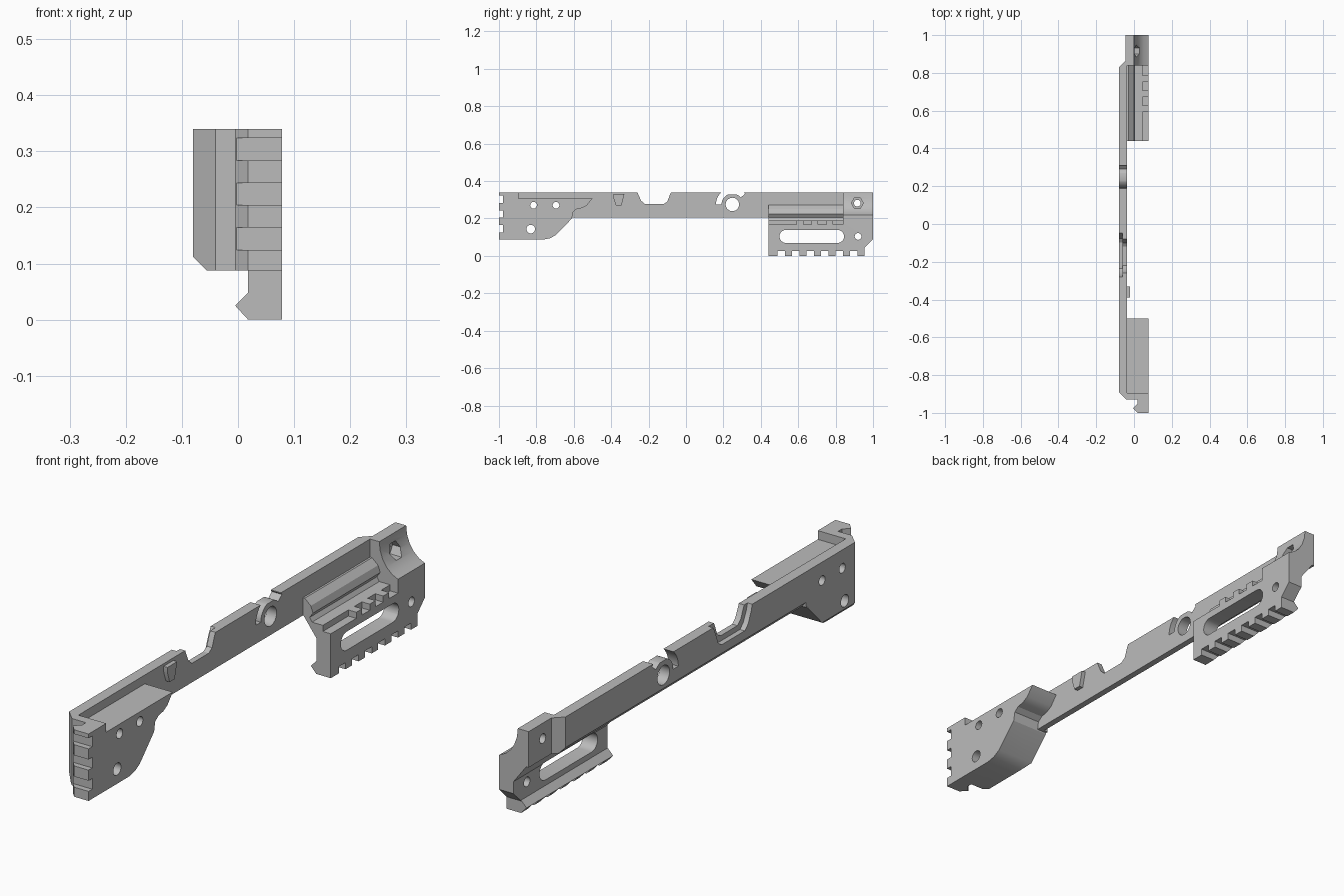
import bpy, bmesh
from math import cos, sin, pi, radians

if "Cube" in bpy.data.objects:
    bpy.data.objects.remove(bpy.data.objects["Cube"])

grey = bpy.data.materials.new("plain_grey")
grey.use_nodes = True
grey.diffuse_color = (0.5, 0.5, 0.5, 1)
grey.node_tree.nodes["Principled BSDF"].inputs["Base Color"].default_value = (0.5, 0.5, 0.5, 1)


def prism(name, axis, points, lo, hi):
    """Extrude a profile along an axis; points are the two other coordinates in order."""
    place = {"x": lambda p, t: (t, p[0], p[1]),
             "y": lambda p, t: (p[0], t, p[1]),
             "z": lambda p, t: (p[0], p[1], t)}[axis]
    bm = bmesh.new()
    face = bm.faces.new([bm.verts.new(place(p, lo)) for p in points])
    grown = bmesh.ops.extrude_face_region(bm, geom=[face])["geom"]
    for v in grown:
        if isinstance(v, bmesh.types.BMVert):
            v.co["xyz".index(axis)] = hi
    bmesh.ops.recalc_face_normals(bm, faces=bm.faces)
    mesh = bpy.data.meshes.new(name)
    bm.to_mesh(mesh)
    bm.free()
    mesh.materials.append(grey)
    obj = bpy.data.objects.new(name, mesh)
    bpy.context.collection.objects.link(obj)
    return obj


def rect(a, b, c, d):
    return [(a, c), (b, c), (b, d), (a, d)]


def arc(u, v, r, start=0, end=360, n=32):
    full = end - start == 360
    angles = [radians(start + (end - start) * i / n) for i in range(n if full else n + 1)]
    return [(u + r * cos(a), v + r * sin(a)) for a in angles]


def combine(obj, tool, operation="DIFFERENCE"):
    tool.hide_render = True
    mod = obj.modifiers.new("shape", "BOOLEAN")
    mod.operation, mod.solver, mod.object = operation, "EXACT", tool
    bpy.context.view_layer.objects.active = obj
    bpy.ops.object.modifier_apply(modifier=mod.name)
    bpy.data.objects.remove(tool)


def cut(obj, axis, points, lo, hi):
    combine(obj, prism("cutter", axis, points, lo, hi))


def add(obj, axis, points, lo, hi):
    combine(obj, prism("addition", axis, points, lo, hi), "UNION")


BACK, INNER, OUTER = -0.08, -0.038, 0.078

# Long bar with chamfered ends and lower edge
bar = prism("long_bar", "z", [(BACK, -0.89), (-0.04, -0.93), (INNER, -0.93), (INNER, 0.865),
                              (-0.045, 0.865), (BACK, 0.83)], 0.205, 0.34)
cut(bar, "y", [(-0.1, 0.19), (-0.05, 0.19), (BACK, 0.225), (-0.1, 0.225)], -0.6, 1)

# Dipped notch with a wider recess on the back
notch = [(-0.265, 0.36), (-0.258, 0.335), (-0.24, 0.295), (-0.22, 0.277), (-0.12, 0.277),
         (-0.1, 0.29), (-0.085, 0.33), (-0.07, 0.36)]
cut(bar, "x", notch, -0.1, 0)
cut(bar, "x", [(y + (0.022 if y > -0.17 else -0.015), z - 0.02) for y, z in notch] +
    [(-0.05, 0.4), (-0.28, 0.4)], -0.1, -0.06)

# Eyelet: curved relief around a pierced ring
cut(bar, "x", arc(0.248, 0.275, 0.088, 40, 180) + arc(0.248, 0.275, 0.058, 180, 40), -0.1, 0)
cut(bar, "x", rect(0.19, 0.31, 0.329, 0.36), -0.1, 0)
cut(bar, "x", arc(0.248, 0.275, 0.036), -0.1, 0)

# Small peg on the inner side
prism("peg", "x", [(-0.375, 0.27), (-0.345, 0.27), (-0.33, 0.33), (-0.388, 0.33), (-0.388, 0.31)],
      -0.045, -0.022)

# Front block with a swept rear edge and a raised front lip
block = prism("front_block", "x",
              [(-0.93, 0.088), (-0.76, 0.088), (-0.725, 0.095), (-0.695, 0.112), (-0.61, 0.2),
               (-0.604, 0.235), (-0.585, 0.25), (-0.555, 0.256), (-0.53, 0.27), (-0.5, 0.307),
               (-0.895, 0.307), (-0.895, 0.34), (-0.93, 0.34)], BACK, OUTER)
cut(block, "z", [(-0.1, -0.95), (-0.02, -0.95), (-0.04, -0.93), (BACK, -0.89), (-0.1, -0.87)], 0, 0.4)
cut(block, "y", [(-0.1, 0.06), (-0.028, 0.06), (BACK, 0.112), (-0.1, 0.132)], -1, -0.5)

# Front upright rail with cross slots
rail = [(0.018, 0), (-0.005, 0.025), (0.018, 0.048)]
front_rail = prism("front_rail", "z", [(x, y - 1) for x, y in rail] +
                   [(0.018, -0.92), (OUTER, -0.92), (OUTER, -1)], 0.088, 0.34)
for i in range(3):
    z = 0.124 + 0.08 * i
    cut(front_rail, "x", rect(-1.02, -0.978, z, z + 0.04), -0.1, 0.2)

# Mounting holes pass through the block and the bar
for y, z, r in [(-0.815, 0.271, 0.018), (-0.695, 0.271, 0.018), (-0.83, 0.143, 0.023)]:
    for part in (block, bar):
        cut(part, "x", arc(y, z, r, n=24), -0.2, 0.2)

# Rear bracket: shoulder, plate and dovetail lower edge
shoulder = [(-0.05, 0.272), (-0.03, 0.272), (-0.005, 0.25), (0.004, 0.225), (-0.01, 0.205),
            (0.0, 0.19), (0.045, 0.19), (0.045, 0.167), (OUTER, 0.167), (OUTER, 0)]
bracket = prism("rear_bracket", "y", shoulder + rail +
                [(0.018, 0.135), (-0.035, 0.205), (-0.05, 0.205)], 0.44, 0.85)

# Rear end block with a concave scoop
scoop = [(0.105 + 0.105 * cos(radians(a)), 0.34 + 0.125 * sin(radians(a)))
         for a in range(180, 256, 15)]
end_block = prism("rear_end_block", "y", [(-0.045, 0.34)] + scoop +
                  [(OUTER, 0.215), (OUTER, 0)] + rail +
                  [(0.018, 0.135), (-0.035, 0.205), (-0.045, 0.205)], 0.84, 1)
cut(end_block, "x", [(0.955, -0.1), (0.955, 0.045), (1.0, 0.09), (1.1, 0.09), (1.1, -0.1)], -0.1, 0.2)
cut(end_block, "x", arc(0.92, 0.104, 0.018, n=24), -0.1, 0.2)
cut(end_block, "x", arc(0.916, 0.282, 0.018, n=24), -0.1, 0.2)
cut(end_block, "x", arc(0.916, 0.282, 0.032, n=6), -0.02, 0.2)
combine(bracket, end_block, "UNION")

# Long slot and lower cross slots in the bracket
cut(bracket, "x", arc(0.81, 0.104, 0.035, -90, 90, 12) + arc(0.535, 0.104, 0.035, 90, 270, 12), -0.1, 0.2)
for i in range(6):
    y = 0.488 + 0.078 * i
    cut(bracket, "x", rect(y, y + 0.04, -0.05, 0.025), -0.1, 0.2)

# Lugs along the plate ledge
for i in range(3):
    y = 0.592 + 0.08 * i
    add(bracket, "x", rect(y, y + 0.035, 0.16, 0.19), 0.03, OUTER)

# Smooth curved surfaces while keeping edges crisp
for obj in bpy.context.view_layer.objects:
    if obj.type == "MESH" and grey.name in obj.data.materials:
        bpy.ops.object.select_all(action="DESELECT")
        obj.select_set(True)
        bpy.context.view_layer.objects.active = obj
        bpy.ops.object.shade_smooth_by_angle(angle=radians(25))
